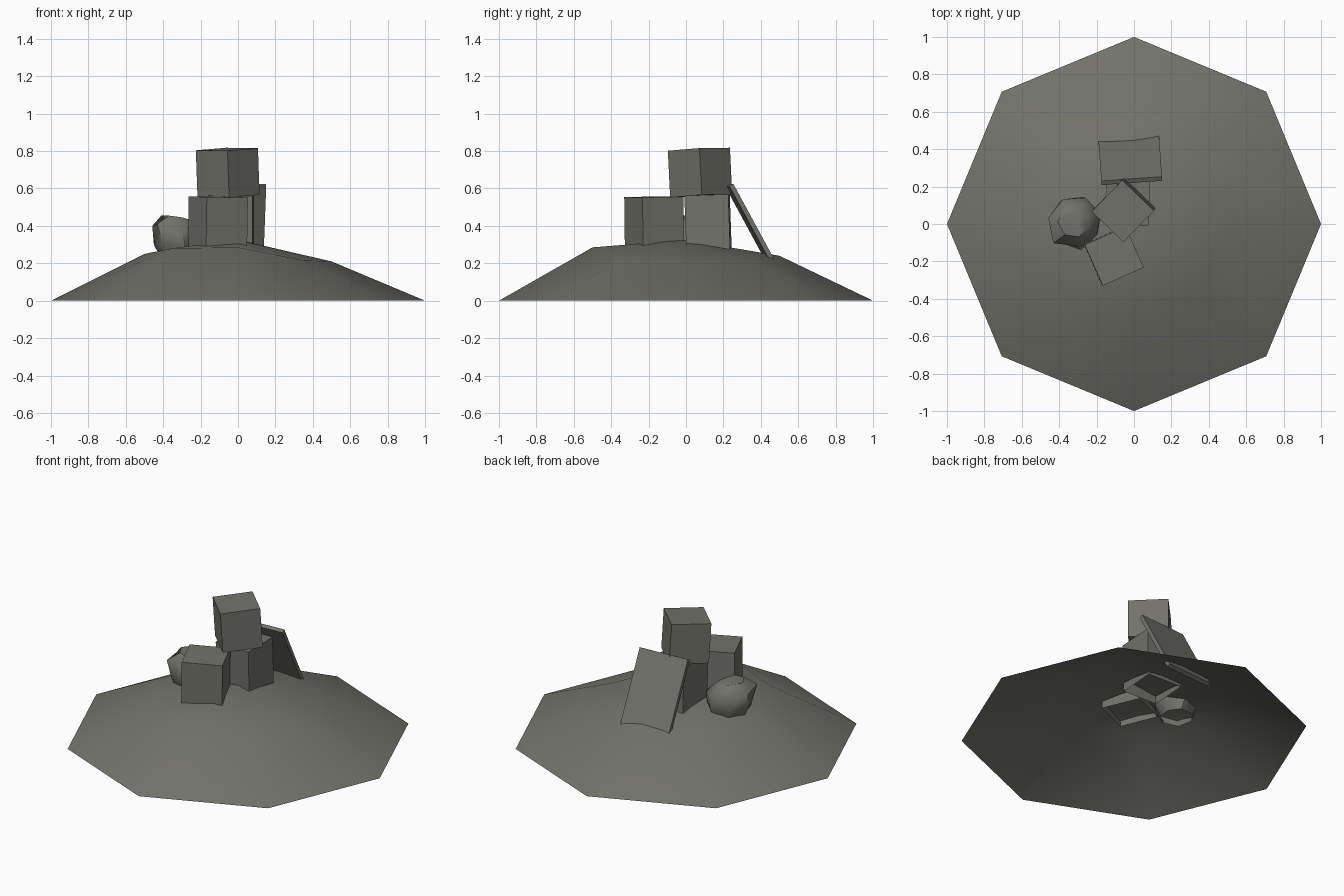
import bpy, bmesh, math
from mathutils import Matrix, Euler

if "Cube" in bpy.data.objects:
    bpy.data.objects.remove(bpy.data.objects["Cube"])

stone = bpy.data.materials.new("olive grey stone")
stone.diffuse_color = (0.17, 0.17, 0.148, 1)
stone.use_nodes = True
stone.node_tree.nodes["Principled BSDF"].inputs["Base Color"].default_value = stone.diffuse_color


def finish(name, bm, smooth=None):
    bmesh.ops.recalc_face_normals(bm, faces=bm.faces)
    me = bpy.data.meshes.new(name)
    bm.to_mesh(me)
    bm.free()
    me.materials.append(stone)
    ob = bpy.data.objects.new(name, me)
    bpy.context.collection.objects.link(ob)
    if smooth:
        bpy.ops.object.select_all(action='DESELECT')
        ob.select_set(True)
        bpy.context.view_layer.objects.active = ob
        bpy.ops.object.shade_smooth_by_angle(angle=math.radians(smooth))
    return ob


def block(name, size, loc, rot, open_bottom=False):
    bm = bmesh.new()
    bmesh.ops.create_cube(bm, size=1, matrix=Matrix.Diagonal((*size, 1)))
    if open_bottom:
        low = [f for f in bm.faces if f.normal.z < -0.9]
        bmesh.ops.delete(bm, geom=low, context='FACES_ONLY')
    ang = Euler([math.radians(a) for a in rot]).to_matrix().to_4x4()
    bm.transform(Matrix.Translation(loc) @ ang)
    return finish(name, bm)


def skin(bm, rings):
    for a, b in zip(rings, rings[1:]):
        n = len(a)
        for i in range(n):
            j = (i + 1) % n
            bm.faces.new((a[i], a[j], b[j], b[i]))


def ring(bm, radii, heights, cx=0, cy=0, turn=0):
    n = len(heights)
    return [bm.verts.new((cx + r * math.cos(turn + math.tau * i / n),
                          cy + r * math.sin(turn + math.tau * i / n), z))
            for i, (r, z) in enumerate(zip(radii, heights))]


# uneven octagonal mound, open underneath
bm = bmesh.new()
rim = ring(bm, [1] * 8, [0] * 8)
mid = ring(bm, [0.5] * 8, [0.21, 0.22, 0.24, 0.25, 0.25, 0.28, 0.285, 0.215])
skin(bm, [rim, mid])
peak = bm.verts.new((0, 0, 0.325))
for i in range(8):
    bm.faces.new((mid[i], mid[(i + 1) % 8], peak))
finish("mound", bm, 60)

# stacked blocks
block("front_block", (0.24, 0.24, 0.30), (-0.108, -0.17, 0.405), (1, 0.5, 24), True)
block("back_block", (0.235, 0.235, 0.31), (-0.035, 0.118, 0.41), (2, 0, -2), True)
block("top_block", (0.235, 0.235, 0.25), (-0.055, 0.075, 0.685), (0.5, -3.4, 46))

# slab leaning on the back
block("leaning_slab", (0.325, 0.025, 0.48), (-0.02, 0.345, 0.408), (28.5, 0, 4))

# rounded boulder on the left
bm = bmesh.new()
cx, cy = -0.31, 0.01
low = ring(bm, [0.09, 0.10, 0.10, 0.10, 0.11, 0.10, 0.09], [0.22] * 7, cx, cy, 0.3)
belly = ring(bm, [0.13, 0.14, 0.14, 0.14, 0.14, 0.15, 0.13], [0.30] * 7, cx, cy, 0.4)
upper = ring(bm, [0.14, 0.14, 0.14, 0.15, 0.165, 0.13, 0.13],
             [0.36, 0.37, 0.39, 0.40, 0.41, 0.38, 0.36], cx, cy, 0.3)
crown = ring(bm, [0.07, 0.07, 0.08, 0.10, 0.09, 0.08, 0.07],
             [0.43, 0.435, 0.45, 0.455, 0.455, 0.445, 0.43], cx, cy, 0.4)
skin(bm, [low, belly, upper, crown])
bm.faces.new(crown)
finish("boulder", bm, 50)
